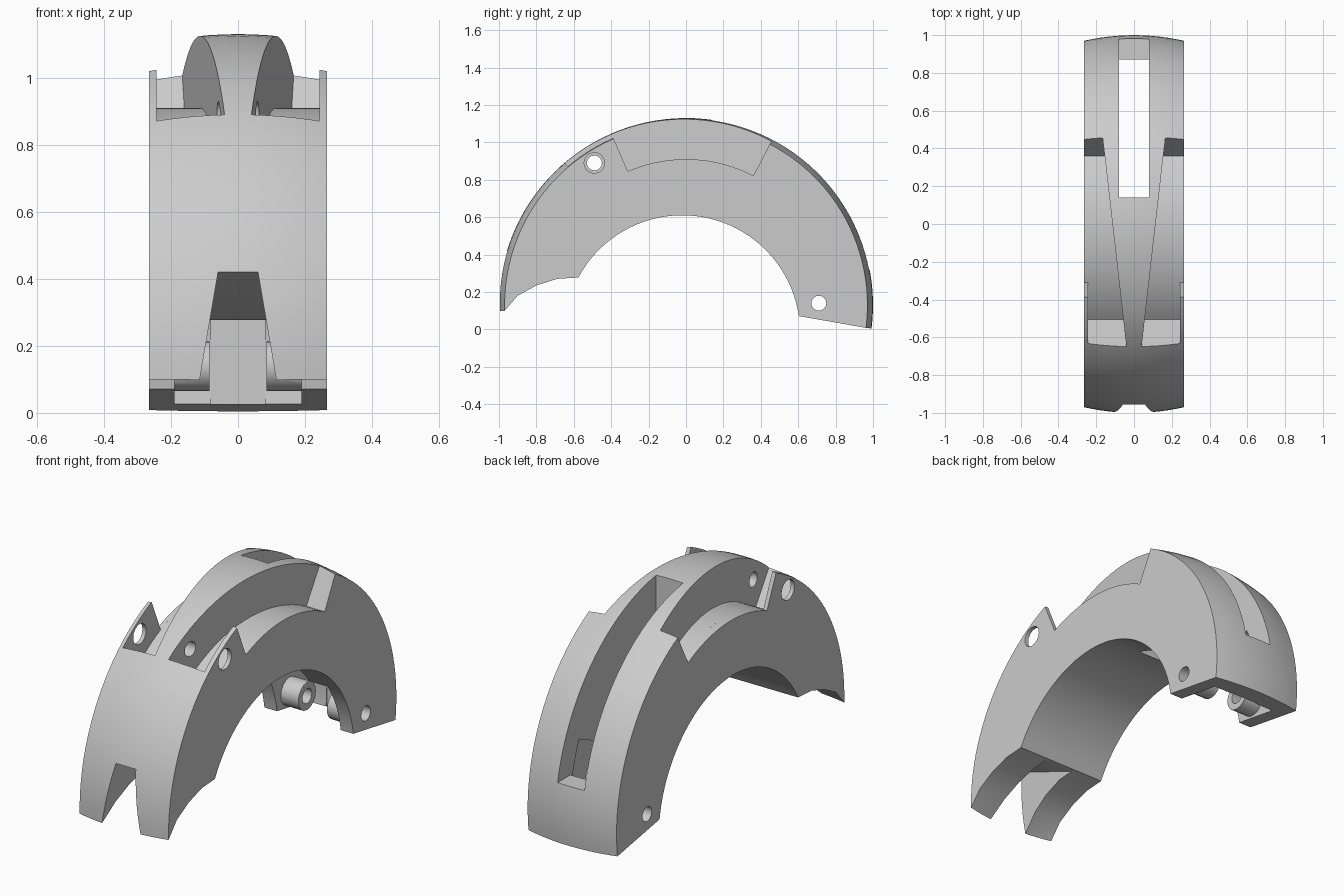
import bpy, bmesh, math
from mathutils import Vector, Matrix

cube = bpy.data.objects.get("Cube")
if cube:
    bpy.data.objects.remove(cube, do_unlink=True)

HALF = 0.265        # half width of the arch
AXIS_Z = 0.13       # height of the arch centre

grey = bpy.data.materials.new("plain_grey")
grey.use_nodes = True
colour = (0.6, 0.6, 0.6, 1)
grey.diffuse_color = colour
grey.node_tree.nodes["Principled BSDF"].inputs["Base Color"].default_value = colour


def finish(bm, name):
    bmesh.ops.recalc_face_normals(bm, faces=bm.faces[:])
    mesh = bpy.data.meshes.new(name)
    bm.to_mesh(mesh)
    bm.free()
    mesh.materials.append(grey)
    obj = bpy.data.objects.new(name, mesh)
    bpy.context.collection.objects.link(obj)
    return obj


def loft(name, rings):
    """Skin closed rings of points and cap both ends."""
    bm = bmesh.new()
    rows = [[bm.verts.new(p) for p in ring] for ring in rings]
    n = len(rows[0])
    for a, b in zip(rows, rows[1:]):
        for i in range(n):
            j = (i + 1) % n
            bm.faces.new((a[i], a[j], b[j], b[i]))
    bm.faces.new(rows[0][::-1])
    bm.faces.new(rows[-1])
    return finish(bm, name)


def polar(r, degrees, cy=0.0, cz=AXIS_Z):
    a = math.radians(degrees)
    return cy + r * math.cos(a), cz + r * math.sin(a)


def sector(name, r0, r1, a0, a1, x_in, x_out, steps=24):
    """Ring segment whose side limits may depend on y."""
    rings = []
    for i in range(steps + 1):
        a = a0 + (a1 - a0) * i / steps
        ring = []
        for r, limit in ((r0, x_in), (r0, x_out), (r1, x_out), (r1, x_in)):
            y, z = polar(r, a)
            ring.append((limit(y), y, z))
        rings.append(ring)
    return loft(name, rings)


def box(name, x, y0, y1, z0, z1):
    return loft(name, [[(-x, y, z0), (x, y, z0), (x, y, z1), (-x, y, z1)]
                       for y in (y0, y1)])


def pin(name, x0, x1, y, z, r, sides=16):
    bm = bmesh.new()
    move = Matrix.Translation(((x0 + x1) / 2, y, z)) @ Matrix.Rotation(math.pi / 2, 4, 'Y')
    bmesh.ops.create_cone(bm, cap_ends=True, segments=sides, radius1=r, radius2=r,
                          depth=abs(x1 - x0), matrix=move)
    return finish(bm, name)


def combine(target, tool, operation='DIFFERENCE'):
    mod = target.modifiers.new("cut", 'BOOLEAN')
    mod.operation, mod.solver, mod.object = operation, 'EXACT', tool
    graph = bpy.context.evaluated_depsgraph_get()
    mesh = bpy.data.meshes.new_from_object(target.evaluated_get(graph))
    target.modifiers.clear()
    target.data = mesh
    bpy.data.objects.remove(tool, do_unlink=True)


# Arch body with a gently crowned outer surface
def arch_ring(x):
    radius = 1 - 0.03 * (x / HALF) ** 2
    points = [polar(radius, -7.2 + 189 * i / 64) for i in range(65)]
    points += [(-0.9, 0.18), (-0.8, 0.235), (-0.69, 0.27)]
    points += [polar(0.63, 151.8 - 143.5 * i / 40, -0.02, -0.02) for i in range(41)]
    return [(x, y, z) for y, z in points]


arch = loft("arch_body", [arch_ring(HALF * k / 6) for k in range(-6, 7)])

# Tapered notch between the two front prongs
bm = bmesh.new()
for s in (-1, 1):
    for y, top in ((-1.2, 0.517), (-0.4, 0.2)):
        bm.verts.new((s * (0.135 - 0.18 * top), y, top))
        bm.verts.new((s * 0.165, y, -0.2))
bmesh.ops.convex_hull(bm, input=bm.verts[:])
combine(arch, finish(bm, "notch_cutter"))

# Hollow in the rear foot, with a hinge boss on each side
combine(arch, sector("pocket_cutter", 0.4, 0.87, -20, 24, lambda y: -0.19, lambda y: 0.19))
for s in (-1, 1):
    combine(arch, pin("boss", s * 0.085, s * 0.2, 0.71, 0.14, 0.075), 'UNION')

# Long slot through the back of the arch
combine(arch, box("slot_cutter", 0.08, 0.14, 0.87, -0.5, 1.3))
combine(arch, box("slot_end_cutter", 0.08, 0.8, 1.2, 0.32, 1.3))

# Channels on both sides of the wedge ridge; thin lugs stay at the front
for s in (-1, 1):
    ridge = lambda y, s=s: s * (0.04 + 0.114 * (y + 0.65))
    combine(arch, sector("channel_cutter", 0.78, 1.2, 62.5, 130.5,
                         ridge, lambda y, s=s: s * 0.243))
    combine(arch, sector("open_side_cutter", 0.78, 1.2, 62.5, 113.5,
                         lambda y, s=s: s * 0.22, lambda y, s=s: s * 0.3))
    combine(arch, pin("lug_hole", s * 0.23, s * 0.3, -0.49, 0.89, 0.055))

# Pin holes through the ridge and the rear foot
combine(arch, pin("ridge_hole", -0.15, 0.15, -0.49, 0.89, 0.04))
combine(arch, pin("foot_hole", -0.4, 0.4, 0.71, 0.14, 0.04))

bpy.ops.object.select_all(action='DESELECT')
arch.select_set(True)
bpy.context.view_layer.objects.active = arch
bpy.ops.object.shade_smooth_by_angle(angle=math.radians(30))
